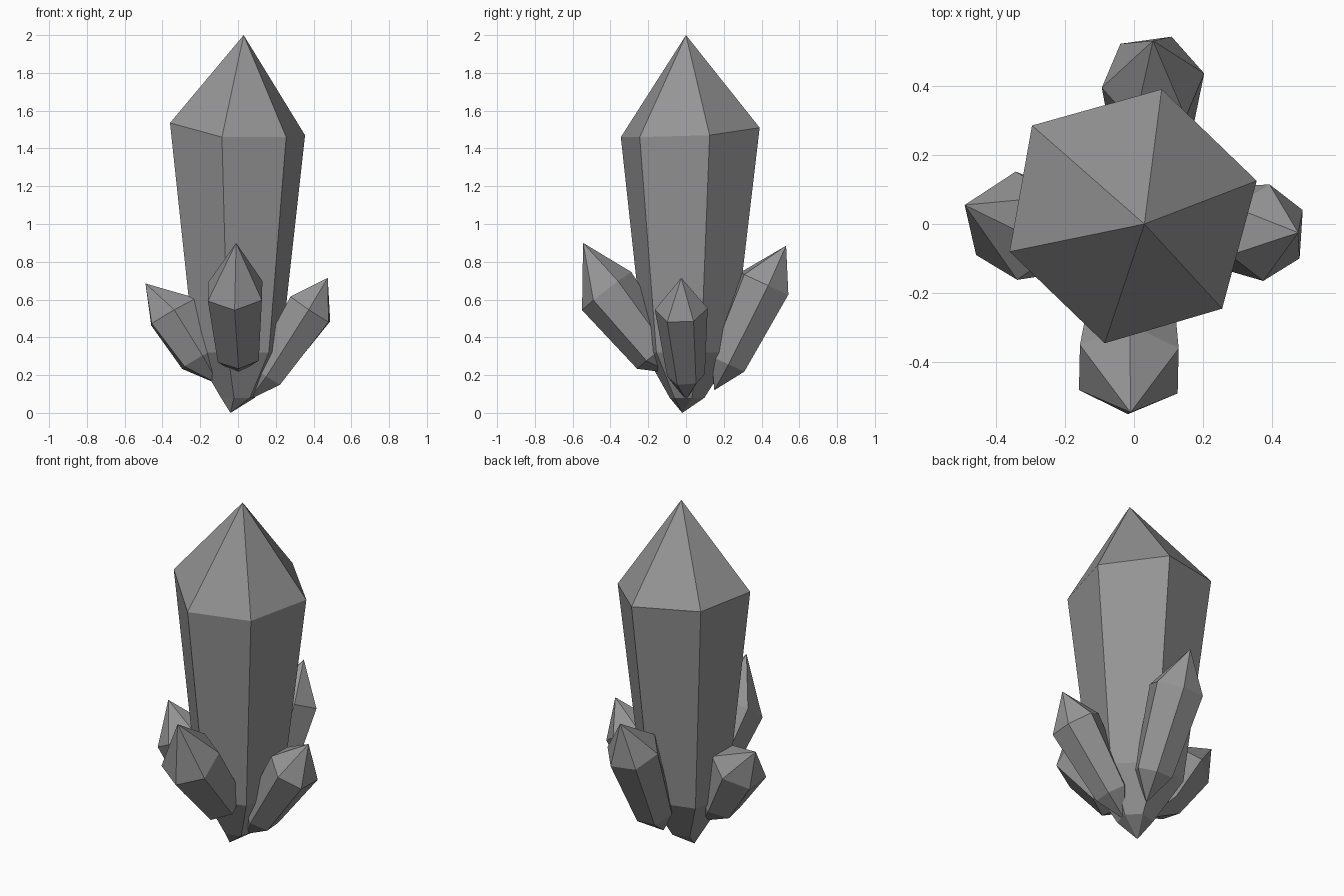
import bpy
import bmesh
from math import cos, sin, tau, radians
from mathutils import Vector

if "Cube" in bpy.data.objects:
    bpy.data.objects.remove(bpy.data.objects["Cube"], do_unlink=True)

# One plain stone colour
GREY = (0.3, 0.3, 0.3, 1)
stone = bpy.data.materials.new("crystal_grey")
stone.use_nodes = True
stone.diffuse_color = GREY
shader = next(n for n in stone.node_tree.nodes if n.type == "BSDF_PRINCIPLED")
shader.inputs["Base Color"].default_value = GREY


def hexagon(centre, axis, radius, roll):
    """Six points around an axis; roll is measured from its outward side."""
    axis = axis.normalized()
    outward = Vector((centre.x, centre.y, 0))
    u = (outward - axis * outward.dot(axis)).normalized()
    v = axis.cross(u)
    angles = [radians(roll) + tau * i / 6 for i in range(6)]
    return [centre + radius * (u * cos(a) + v * sin(a)) for a in angles]


def build_crystal(name, tip, rings, root):
    """Join stacked rings with flat faces and close both ends with points."""
    bm = bmesh.new()
    loops = [[bm.verts.new(p) for p in ring] for ring in rings]
    top, bottom = bm.verts.new(tip), bm.verts.new(root)
    for i in range(6):
        j = (i + 1) % 6
        bm.faces.new((top, loops[0][i], loops[0][j]))
        for upper, lower in zip(loops, loops[1:]):
            bm.faces.new((upper[i], lower[i], lower[j], upper[j]))
        bm.faces.new((bottom, loops[-1][j], loops[-1][i]))
    bmesh.ops.recalc_face_normals(bm, faces=bm.faces)
    mesh = bpy.data.meshes.new(name)
    bm.to_mesh(mesh)
    bm.free()
    mesh.materials.append(stone)
    obj = bpy.data.objects.new(name, mesh)
    bpy.context.collection.objects.link(obj)
    return obj


def side_crystal(name, tip, shoulder, foot, root, wide, narrow, roll):
    """Leaning crystal with a wide shoulder ring and a narrower foot ring."""
    shoulder, foot = Vector(shoulder), Vector(foot)
    axis = shoulder - foot
    rings = [hexagon(shoulder, axis, wide, roll),
             hexagon(foot, axis, narrow, roll)]
    build_crystal(name, tip, rings, root)


# Main crystal: uneven shoulder, tapering shaft, blunt pointed foot
shoulder_ring = [Vector(p) for p in (
    (-0.295, 0.285, 1.54), (0.08, 0.39, 1.51), (0.355, 0.125, 1.47),
    (0.255, -0.245, 1.46), (-0.085, -0.345, 1.46), (-0.36, -0.08, 1.535))]


def shrunk(scale, height):
    return [Vector((p.x * scale, p.y * scale, height)) for p in shoulder_ring]


build_crystal("main_crystal", (0.03, 0, 2),
              [shoulder_ring, shrunk(0.64, 0.32), shrunk(0.25, 0.08)],
              (-0.04, -0.02, 0))

# Smaller crystals leaning out on each side
side_crystal("front_crystal", (-0.01, -0.545, 0.9), (-0.015, -0.42, 0.645),
             (0, -0.16, 0.31), (0, -0.08, 0.21), 0.165, 0.125, 0)
side_crystal("left_crystal", (0.475, -0.025, 0.715), (0.383, -0.025, 0.55),
             (0.15, 0, 0.2), (0.06, 0, 0.07), 0.14, 0.1, 30)
side_crystal("right_crystal", (-0.49, 0.055, 0.685), (-0.34, -0.005, 0.535),
             (-0.2, -0.02, 0.29), (-0.1, -0.02, 0.15), 0.157, 0.12, 30)
side_crystal("back_crystal", (0.055, 0.53, 0.885), (0.055, 0.415, 0.685),
             (0.05, 0.22, 0.26), (0.04, 0.15, 0.12), 0.15, 0.11, -13)
